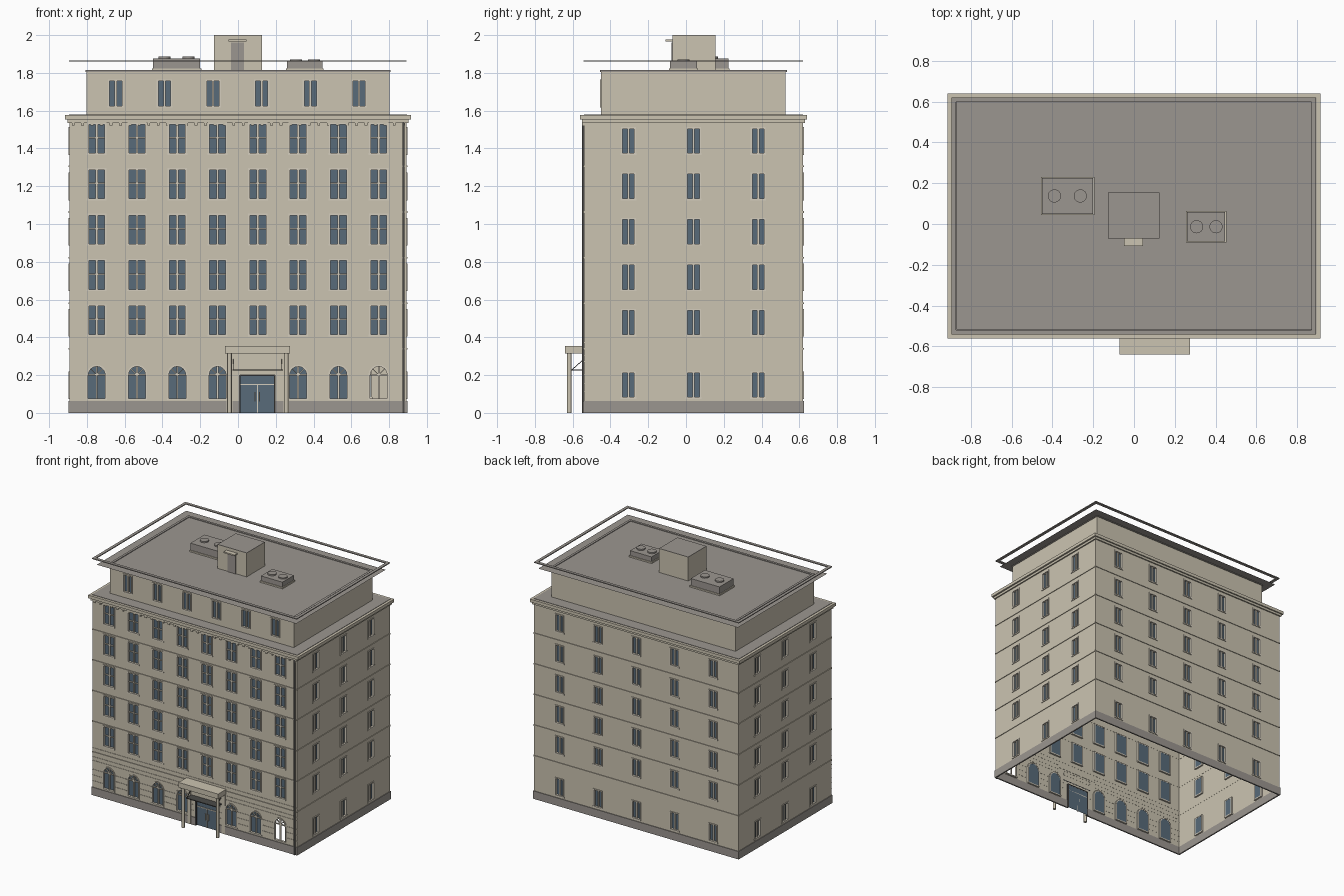
import bpy, bmesh, math
from mathutils import Vector

if "Cube" in bpy.data.objects:
    bpy.data.objects.remove(bpy.data.objects["Cube"])

def material(name, rgb):
    m = bpy.data.materials.new(name)
    m.diffuse_color = (*rgb, 1)
    m.use_nodes = True
    m.node_tree.nodes["Principled BSDF"].inputs["Base Color"].default_value = m.diffuse_color
    return m

STONE = material("stone", (0.60, 0.55, 0.44))
TRIM = material("window trim", (0.66, 0.61, 0.51))
GREY = material("roof grey", (0.33, 0.305, 0.28))
GLASS = material("glass", (0.098, 0.147, 0.195))
DARK = material("dark metal", (0.07, 0.068, 0.065))

parts = {}

def part(name, mat):
    if name not in parts:
        parts[name] = (bmesh.new(), mat)
    return parts[name][0]

class Side:
    """Facade frame: u runs along the wall, d points outward, z is up."""
    def __init__(self, o, u, n):
        self.o, self.u, self.n = Vector((*o, 0)), Vector((*u, 0)), Vector((*n, 0))
    def p(self, u, d, z):
        return self.o + self.u * u + self.n * d + Vector((0, 0, z))

PLAN = Side((0, 0), (1, 0), (0, 1))

def poly(bm, pts):
    return bm.faces.new([bm.verts.new(p) for p in pts])

def box(bm, s, u0, u1, d0, d1, z0, z1):
    v = [bm.verts.new(s.p(u, d, z)) for u in (u0, u1) for d in (d0, d1) for z in (z0, z1)]
    fs = [bm.faces.new([v[i] for i in q]) for q in
          ((0, 1, 3, 2), (4, 6, 7, 5), (0, 4, 5, 1), (2, 3, 7, 6), (0, 2, 6, 4), (1, 5, 7, 3))]
    bmesh.ops.recalc_face_normals(bm, faces=fs)

def bar(bm, s, a, b, w, d0, d1):
    """Slanted bar in the wall plane from a to b."""
    a, b = Vector(a), Vector(b)
    t = (b - a).normalized() * w / 2
    t = Vector((-t.y, t.x))
    c = [a + t, b + t, b - t, a - t]
    f = poly(bm, [s.p(q.x, d1, q.y) for q in c])
    r = bmesh.ops.extrude_face_region(bm, geom=[f])
    vs = [g for g in r["geom"] if isinstance(g, bmesh.types.BMVert)]
    bmesh.ops.translate(bm, verts=vs, vec=s.n * (d0 - d1))
    bmesh.ops.recalc_face_normals(bm, faces=list({f for v in vs for f in v.link_faces}))

def ring(bm, x0, x1, y0, y1, w, z0, z1):
    """Rectangular frame lying flat."""
    box(bm, PLAN, x0, x1, y0, y0 + w, z0, z1)
    box(bm, PLAN, x0, x1, y1 - w, y1, z0, z1)
    box(bm, PLAN, x0, x0 + w, y0 + w, y1 - w, z0, z1)
    box(bm, PLAN, x1 - w, x1, y0 + w, y1 - w, z0, z1)

def cylinder(bm, x, y, r, z0, z1, n=20):
    r0 = bmesh.ops.create_cone(bm, cap_ends=True, segments=n, radius1=r, radius2=r, depth=z1 - z0)
    bmesh.ops.translate(bm, verts=r0["verts"], vec=(x, y, (z0 + z1) / 2))

def wall(bm, s, u0, u1, z0, z1, holes):
    """Wall sheet divided into cells, leaving out the openings."""
    us = sorted({u0, u1} | {h[0] for h in holes} | {h[1] for h in holes})
    zs = sorted({z0, z1} | {h[2] for h in holes} | {h[3] for h in holes})
    for a, b in zip(us, us[1:]):
        for c, d in zip(zs, zs[1:]):
            m, n = (a + b) / 2, (c + d) / 2
            if not any(h[0] < m < h[1] and h[2] < n < h[3] for h in holes):
                poly(bm, [s.p(a, 0, c), s.p(b, 0, c), s.p(b, 0, d), s.p(a, 0, d)])

def window(s, h, transom):
    """Recessed glass with surround, mullion and optional transom."""
    a, b, c, d = h
    f = part("window_frames", TRIM)
    poly(part("window_glass", GLASS), [s.p(a, -.012, c), s.p(b, -.012, c), s.p(b, -.012, d), s.p(a, -.012, d)])
    for q in ((a - .003, a + .006, c, d), (b - .006, b + .003, c, d),
              (a - .003, b + .003, d - .006, d + .003), (a - .005, b + .005, c - .004, c + .006)):
        box(f, s, q[0], q[1], -.013, .005, q[2], q[3])
    m = (a + b) / 2
    box(f, s, m - .006, m + .006, -.011, -.002, c, d)
    if transom:
        n = (c + d) / 2 + .005
        box(f, s, a, b, -.011, -.004, n - .004, n + .004)

def arched_window(s, h, glazed):
    a, b, c, d = h
    m, r = (a + b) / 2, (b - a) / 2
    spring, n = d - r, 16
    arc = [(m + r * math.cos(math.pi * i / n), spring + r * math.sin(math.pi * i / n)) for i in range(n + 1)]
    w, f = part("walls", STONE), part("window_frames", TRIM)
    # masonry corners beside the arch
    poly(w, [s.p(b, 0, d)] + [s.p(u, 0, z) for u, z in reversed(arc[:n // 2 + 1])][0:])
    poly(w, [s.p(a, 0, d)] + [s.p(u, 0, z) for u, z in reversed(arc[n // 2:])])
    if glazed:
        poly(part("window_glass", GLASS), [s.p(a, -.012, c), s.p(b, -.012, c)] + [s.p(u, -.012, z) for u, z in arc])
    for p, q in zip(arc, arc[1:]):
        bar(f, s, p, q, .010, -.013, .005)
    for u in (a, b):
        box(f, s, u - .004, u + .004, -.013, .005, c, spring)
    box(f, s, a - .005, b + .005, -.013, .006, c - .004, c + .005)
    box(f, s, a, b, -.011, -.003, spring - .004, spring + .004)
    box(f, s, m - .005, m + .005, -.011, -.003, c, d)
    for k in (45, 135):
        t = math.radians(k)
        bar(f, s, (m, spring), (m + r * math.cos(t), spring + r * math.sin(t)), .005, -.011, -.003)

X, Y0, Y1, YC, TOP = .892, -.54, .62, .04, 1.56
front = Side((0, Y0), (1, 0), (0, -1))
back = Side((0, Y1), (-1, 0), (0, 1))
right = Side((X, YC), (0, 1), (1, 0))
left = Side((-X, YC), (0, -1), (-1, 0))
walls = part("walls", STONE)

# Front facade: eight columns, arched ground floor with the entrance in one bay
cols = [-.748 + .2133 * i for i in range(8)]
rows = [.408 + .2405 * i for i in range(5)]
upper = [(u - .048, u + .048, z, z + .163) for u in cols for z in rows]
arches = [(u - .049, u + .049, .072, .25) for i, u in enumerate(cols) if i != 4]
door = (.01, .195, 0, .2)
wall(walls, front, -X, X, 0, TOP, upper + arches + [door])
for h in upper:
    window(front, h, True)
for i, h in enumerate(arches):
    arched_window(front, h, i < len(arches) - 1)

# Side and back facades
for s, half, us in ((right, .58, (-.345, 0, .342)), (left, .58, (-.342, 0, .345)),
                    (back, X, (-.67, -.335, 0, .335, .67))):
    holes = [(u - .037, u + .037, z, z + .14) for u in us for z in [.077] + rows]
    wall(walls, s, -half, half, 0, TOP, holes)
    for h in holes:
        window(s, h, False)

# Belt courses and front rustication
belts = part("belt_courses", STONE)
for i in range(5):
    z = .335 + .2415 * i
    for s, half in ((right, .58), (left, .58), (back, X), (front, X)):
        box(belts, s, -half, half, -.001, .005, z, z + .008)
edges = [-X] + [e for u in cols for e in ((u - .056, u + .056) if u != cols[4] else (-.01, .215))] + [X]
for z in (.11, .155, .2):
    for a, b in zip(edges[::2], edges[1::2]):
        box(belts, front, a, b, -.001, .003, z, z + .004)
for z in (.27, .30, .37):
    box(belts, front, -X, X, -.001, .003, z, z + .004)

# Plinth, broken at the entrance
plinth = part("plinth", GREY)
for s, half in ((right, .585), (left, .585), (back, X)):
    box(plinth, s, -half, half, -.006, .005, 0, .062)
box(plinth, front, -X, door[0], -.006, .005, 0, .062)
box(plinth, front, door[1], X, -.006, .005, 0, .062)

# Entrance doors
m = (door[0] + door[1]) / 2
poly(part("door_glass", GLASS), [front.p(u, -.012, z) for u, z in
     ((door[0], 0), (door[1], 0), (door[1], .2), (door[0], .2))])
df = part("door_frame", DARK)
for u in (door[0], door[1]):
    box(df, front, u - .004, u + .004, -.013, .006, 0, .2)
box(df, front, door[0], door[1], -.013, .006, .194, .202)
dl = part("door_rails", TRIM)
box(dl, front, m - .003, m + .003, -.012, -.006, 0, .15)
box(dl, front, door[0], door[1], -.012, -.006, .147, .153)
for u in (m - .012, m + .012):
    box(dl, front, u - .002, u + .002, -.012, -.002, .06, .11)

# Entrance canopy, its columns and the small awning beneath
canopy = part("entrance_canopy", STONE)
box(canopy, front, -.07, .275, -.002, .1, .315, .355)
columns = part("canopy_columns", STONE)
for x in (-.045, .255):
    cylinder(columns, x, -.618, .012, 0, .316)
    box(columns, front, x - .015, x + .015, -.001, .006, 0, .316)
awning = part("awning", DARK)
box(awning, front, -.03, .237, -.001, .065, .225, .231)
for x in (-.025, .232):
    rod = Side((x, Y0), (0, -1), (1, 0))
    bar(awning, rod, (0, .285), (.063, .229), .004, -.002, .002)

# Downspout
spout = part("downspout", DARK)
box(spout, front, .872, .882, .001, .011, .0, 1.54)

# Cornice with dentils, and the terrace above it
cornice = part("cornice", STONE)
ring(cornice, -.902, .902, -.55, .63, .03, 1.535, 1.552)
ring(cornice, -.915, .915, -.56, .64, .04, 1.552, 1.576)
dentils = part("dentils", STONE)
for i in range(36):
    box(dentils, front, -.88 + .05 * i, -.865 + .05 * i, -.001, .008, 1.522, 1.536)
box(part("terrace", GREY), PLAN, -.895, .895, -.54, .62, 1.572, 1.579)

# Set-back top storey with six front windows
UX, UY0, UY1 = .802, -.45, .528
uf = Side((0, UY0), (1, 0), (0, -1))
holes = [(-.647 + .2575 * i - .038, -.647 + .2575 * i + .038, 1.62, 1.763) for i in range(6)]
top = part("top_storey", STONE)
wall(top, uf, -UX, UX, 1.575, 1.81, holes)
for h in holes:
    window(uf, h, False)
wall(top, Side((0, UY1), (-1, 0), (0, 1)), -UX, UX, 1.575, 1.81, [])
wall(top, Side((UX, 0), (0, 1), (1, 0)), UY0, UY1, 1.575, 1.81, [])
wall(top, Side((-UX, 0), (0, -1), (-1, 0)), -UY1, -UY0, 1.575, 1.81, [])

# Roof sheet, coping and raised edge rail
poly(part("roof", GREY), [(-.87, -.517, 1.811), (.87, -.517, 1.811), (.87, .597, 1.811), (-.87, .597, 1.811)])
ring(part("roof_coping", GREY), -.807, .807, -.454, .534, .018, 1.806, 1.816)
ring(part("roof_edge_rail", GREY), -.895, .892, -.542, .62, .023, 1.859, 1.866)

# Stair house with door and hood
box(part("stair_house", STONE), PLAN, -.128, .126, -.072, .155, 1.811, 1.997)
box(part("stair_house_roof", GREY), PLAN, -.128, .126, -.072, .155, 1.997, 2.0)
box(part("stair_house_door", GREY), PLAN, -.036, .032, -.077, -.07, 1.811, 1.96)
box(part("stair_house_hood", STONE), PLAN, -.05, .045, -.108, -.07, 1.966, 1.976)

# Rooftop cooling units with fans
units, curbs, fans = part("cooling_units", GREY), part("unit_curbs", STONE), part("unit_fans", GREY)
for x0, x1, y0, y1, h, fx in ((-.45, -.2, .05, .225, 1.877, (-.39, -.263)), (.26, .447, -.085, .058, 1.86, (.307, .402))):
    box(units, PLAN, x0, x1, y0, y1, 1.811, h)
    ring(curbs, x0 - .006, x1 + .006, y0 - .006, y1 + .006, .006, 1.811, 1.822)
    for x in fx:
        cylinder(fans, x, (y0 + y1) / 2, .032, h - .002, h + .01, 24)

# Turn every part into an object
for name, (bm, mat) in parts.items():
    me = bpy.data.meshes.new(name)
    if name in ("walls", "top_storey"):
        bmesh.ops.remove_doubles(bm, verts=bm.verts, dist=1e-5)
    bm.to_mesh(me)
    bm.free()
    me.materials.append(mat)
    bpy.context.collection.objects.link(bpy.data.objects.new(name, me))
